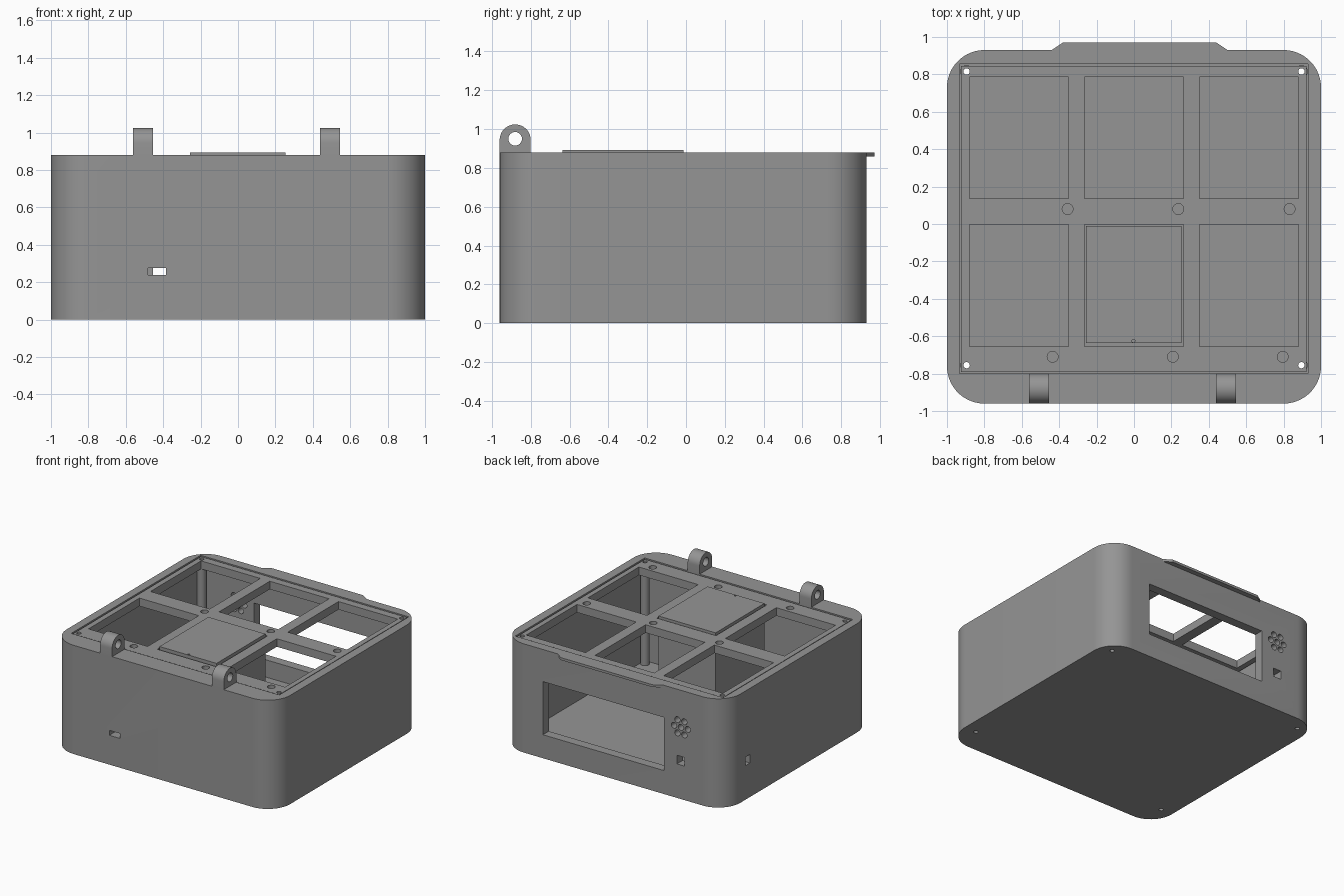
import bpy, bmesh, math
from mathutils import Matrix

if "Cube" in bpy.data.objects:
    bpy.data.objects.remove(bpy.data.objects["Cube"])

grey = bpy.data.materials.new("mid grey")
grey.diffuse_color = (0.3, 0.3, 0.3, 1)
grey.use_nodes = True
grey.node_tree.nodes["Principled BSDF"].inputs["Base Color"].default_value = grey.diffuse_color


def prism(name, pts, lo, hi, axis="z"):
    """Extrude a 2D outline: axis z uses (x, y), axis x uses (y, z)."""
    def place(p, h):
        return (p[0], p[1], h) if axis == "z" else (h, p[0], p[1])
    bm = bmesh.new()
    face = bm.faces.new([bm.verts.new(place(p, lo)) for p in pts])
    ext = bmesh.ops.extrude_face_region(bm, geom=[face])
    shift = (0, 0, hi - lo) if axis == "z" else (hi - lo, 0, 0)
    bmesh.ops.translate(bm, vec=shift,
                        verts=[v for v in ext["geom"] if isinstance(v, bmesh.types.BMVert)])
    bmesh.ops.recalc_face_normals(bm, faces=bm.faces)
    me = bpy.data.meshes.new(name)
    bm.to_mesh(me)
    bm.free()
    ob = bpy.data.objects.new(name, me)
    bpy.context.collection.objects.link(ob)
    me.materials.append(grey)
    return ob


def box(name, x0, x1, y0, y1, z0, z1):
    return prism(name, [(x0, y0), (x1, y0), (x1, y1), (x0, y1)], z0, z1)


def circle(cx, cy, r, n=24, a0=0, a1=2 * math.pi, closed=True):
    k = n if closed else n - 1
    return [(cx + r * math.cos(a0 + (a1 - a0) * i / k),
             cy + r * math.sin(a0 + (a1 - a0) * i / k)) for i in range(n)]


def rounded(x0, x1, y0, y1, r, n=14):
    pts = []
    for i, (cx, cy) in enumerate([(x1 - r, y1 - r), (x0 + r, y1 - r),
                                  (x0 + r, y0 + r), (x1 - r, y0 + r)]):
        a = i * math.pi / 2
        pts += circle(cx, cy, r, n, a, a + math.pi / 2, False)
    return pts


def y_rod(cx, cz, r, y0, y1):
    ob = prism("cutter", circle(cx, cz, r, 20), -y1, -y0)
    ob.data.transform(Matrix.Rotation(math.pi / 2, 4, "X"))
    return ob


def cut(ob, cutters):
    """Subtract every cutter, bake the result, remove the cutters."""
    for c in cutters:
        m = ob.modifiers.new("cut", "BOOLEAN")
        m.operation, m.solver, m.object = "DIFFERENCE", "EXACT", c
        c.hide_render = True
    dg = bpy.context.evaluated_depsgraph_get()
    me = bpy.data.meshes.new_from_object(ob.evaluated_get(dg))
    ob.modifiers.clear()
    ob.data = me
    for c in cutters:
        bpy.data.objects.remove(c)


screws = [(x, y) for x in (-0.895, 0.895) for y in (-0.755, 0.815)]


def screw_holes():
    return [prism("cutter", circle(x, y, 0.017, 16), -0.1, 1.0) for x, y in screws]


# Case shell with cavity, rear window, ports and speaker holes
case = prism("case", rounded(-1, 1, -0.96, 0.93, 0.2), 0, 0.88)
speaker = [(-0.605, 0.58)] + circle(-0.605, 0.58, 0.062, 6)
cut(case, [box("cutter", -0.933, 0.93, -0.80, 0.855, 0.05, 1.0),
           box("cutter", -0.455, 0.63, 0.8, 1.0, 0.19, 0.62),
           box("cutter", -0.64, -0.57, 0.8, 1.0, 0.275, 0.345),
           box("cutter", -0.48, -0.385, -1.1, -0.7, 0.237, 0.277),
           box("cutter", -1.1, -0.9, 0.61, 0.67, 0.275, 0.345)]
    + [y_rod(x, z, 0.024, 0.8, 1.0) for x, z in speaker] + screw_holes())

# Grid plate with six windows and indicator holes
plate = box("grid_plate", -0.924, 0.921, -0.79, 0.846, 0.81, 0.875)
windows = [box("cutter", x0, x1, y0, y1, 0.7, 1.0)
           for x0, x1 in ((-0.88, -0.35), (-0.265, 0.265), (0.35, 0.88))
           for y0, y1 in ((-0.655, -0.003), (0.137, 0.785))]
dots = [(-0.355, 0.08), (0.237, 0.08), (0.832, 0.08),
        (-0.435, -0.71), (0.208, -0.71), (0.795, -0.71)]
cut(plate, windows + screw_holes()
    + [prism("cutter", circle(x, y, 0.029), 0.7, 1.0) for x, y in dots])

# Screw pillars in the corners
for x, y in screws:
    pillar = prism("screw_pillar", circle(x, y, 0.034), 0.05, 0.81)
    cut(pillar, [prism("cutter", circle(x, y, 0.017, 16), -0.1, 1.0)])

# Square insert in the front middle window, with a pin hole
insert = box("window_insert", -0.257, 0.254, -0.637, -0.012, 0.35, 0.892)
cut(insert, [prism("cutter", circle(-0.003, -0.625, 0.008, 12), 0.87, 1.0)])

# Hinge lugs
for x0, x1 in ((-0.562, -0.455), (0.438, 0.545)):
    outline = [(-0.96, 0.87), (-0.80, 0.87)] + circle(-0.88, 0.944, 0.08, 20, 0, math.pi, False)
    lug = prism("hinge_lug", outline, x0, x1, "x")
    cut(lug, [prism("cutter", circle(-0.88, 0.95, 0.035), x0 - 0.1, x1 + 0.1, "x")])

# Opening lip on the rear edge
prism("rear_lip", [(-0.44, 0.92), (0.50, 0.92), (0.50, 0.93), (0.44, 0.97),
                   (-0.38, 0.97), (-0.44, 0.93)], 0.86, 0.88)

# Smooth round parts, keep edges sharp
bpy.ops.object.select_all(action="DESELECT")
for ob in bpy.context.scene.objects:
    ob.select_set(True)
    bpy.context.view_layer.objects.active = ob
bpy.ops.object.shade_smooth_by_angle(angle=math.radians(30))
